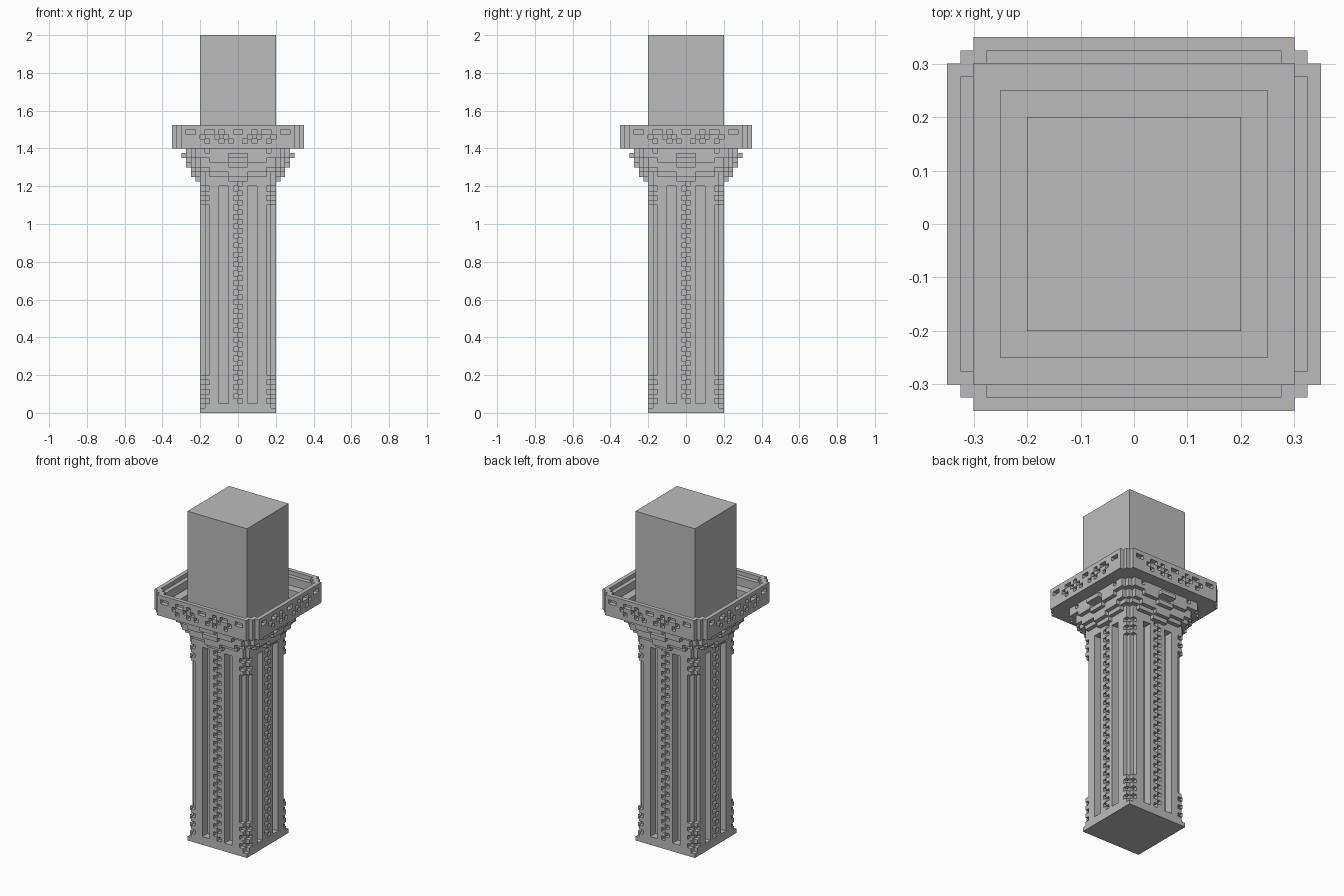
import bpy
import bmesh
from mathutils import Vector

if "Cube" in bpy.data.objects:
    bpy.data.objects.remove(bpy.data.objects["Cube"], do_unlink=True)

CELL = 0.025       # side of one building block
HALF = 14          # half width of the widest layer, in blocks
TOP = 80           # total height, in blocks
SHAFT_TOP = 49     # first layer of the flared capital
RIM = 56           # first layer of the rim

stone = bpy.data.materials.new("grey_stone")
stone.use_nodes = True
colour = (0.5, 0.5, 0.5, 1)
stone.diffuse_color = colour
stone.node_tree.nodes["Principled BSDF"].inputs["Base Color"].default_value = colour


def ring(i):
    """Distance of a block from the centre line, counted from zero."""
    return i if i >= 0 else -1 - i


def shaft(side, out, across, k):
    """Square shaft with toothed corners, flutes and a checkered centre strip."""
    if out > 7:
        return False
    if k == 0:
        return True
    if k <= 7:
        tooth = k % 2 == 1
    else:
        tooth = k >= 44 and k % 2 == 0
    if out + across > (13 if tooth else 12):
        return False
    if across in (2, 3) and out >= 6 and 2 <= k < 48:
        return False
    if across == 0 and out == 7 and k >= 2 and (k + side) % 2:
        return False
    return True


def flare(out, across, k):
    """Inverted steps that start lowest at the middle of each side."""
    lift = 0 if across < 2 else 1 if across < 6 else 2
    reach = 8 + (k - lift - 48) // 2 if k - lift >= SHAFT_TOP else 7
    if k == 55 and across < 7 or k == 53 and across < 2:
        reach -= 1
    return out <= min(reach, 11) and out + across <= 2 * reach - 2 + (reach < 9)


def rim(out, across, k):
    """Hollow rim with clipped corners and small carved slots."""
    if out + across > 24:
        return False
    if out == 13:
        slots = {59: (0, 3, 5, 6, 9, 10), 58: (2, 4, 7), 57: (1, 3, 6)}
        return across not in slots.get(k, ())
    if out == 12:
        return k < (61 if across >= 11 else 60)
    return k < (58 if out >= 10 else 56)


def filled(i, j, k):
    a, b = ring(i), ring(j)
    out, across = max(a, b), min(a, b)
    if not 0 <= k < TOP or out >= HALF:
        return False
    if out <= 7 and k > 50:
        return True
    if k < SHAFT_TOP:
        side = int((i if b >= a else j) >= 0)
        return shaft(side, out, across, k)
    if k < RIM:
        return flare(out, across, k)
    return k <= 60 and rim(out, across, k)


def part_name(i, j, k):
    if k < SHAFT_TOP:
        return "column_shaft"
    if k >= RIM and max(ring(i), ring(j)) <= 7:
        return "top_block"
    return "capital_flare" if k < RIM else "capital_rim"


# Block skin: only the exposed sides, sorted by part
PARTS = ("column_shaft", "capital_flare", "capital_rim", "top_block")
meshes = {name: bmesh.new() for name in PARTS}
corners = {name: {} for name in PARTS}
span = range(-HALF, HALF)
solid = {(i, j, k) for i in span for j in span for k in range(TOP) if filled(i, j, k)}


def corner(name, p):
    key = tuple(round(c) for c in p)
    if key not in corners[name]:
        corners[name][key] = meshes[name].verts.new(Vector(key) * CELL)
    return corners[name][key]


axes = [Vector((1, 0, 0)), Vector((0, 1, 0)), Vector((0, 0, 1))]
for cell in sorted(solid):
    name = part_name(*cell)
    base = Vector(cell)
    for n in range(3):
        u, v = axes[(n + 1) % 3], axes[(n + 2) % 3]
        for sign in (1, -1):
            beside = tuple(round(c) for c in base + axes[n] * sign)
            if beside in solid:
                continue
            o = base + (axes[n] if sign > 0 else Vector())
            loop = [o, o + u, o + u + v, o + v]
            if sign < 0:
                loop.reverse()
            meshes[name].faces.new([corner(name, p) for p in loop])

# Merge flat areas and make the objects
for name, bm in meshes.items():
    bmesh.ops.dissolve_limit(bm, angle_limit=0.01, verts=bm.verts[:], edges=bm.edges[:])
    mesh = bpy.data.meshes.new(name)
    bm.to_mesh(mesh)
    bm.free()
    mesh.materials.append(stone)
    bpy.context.collection.objects.link(bpy.data.objects.new(name, mesh))
